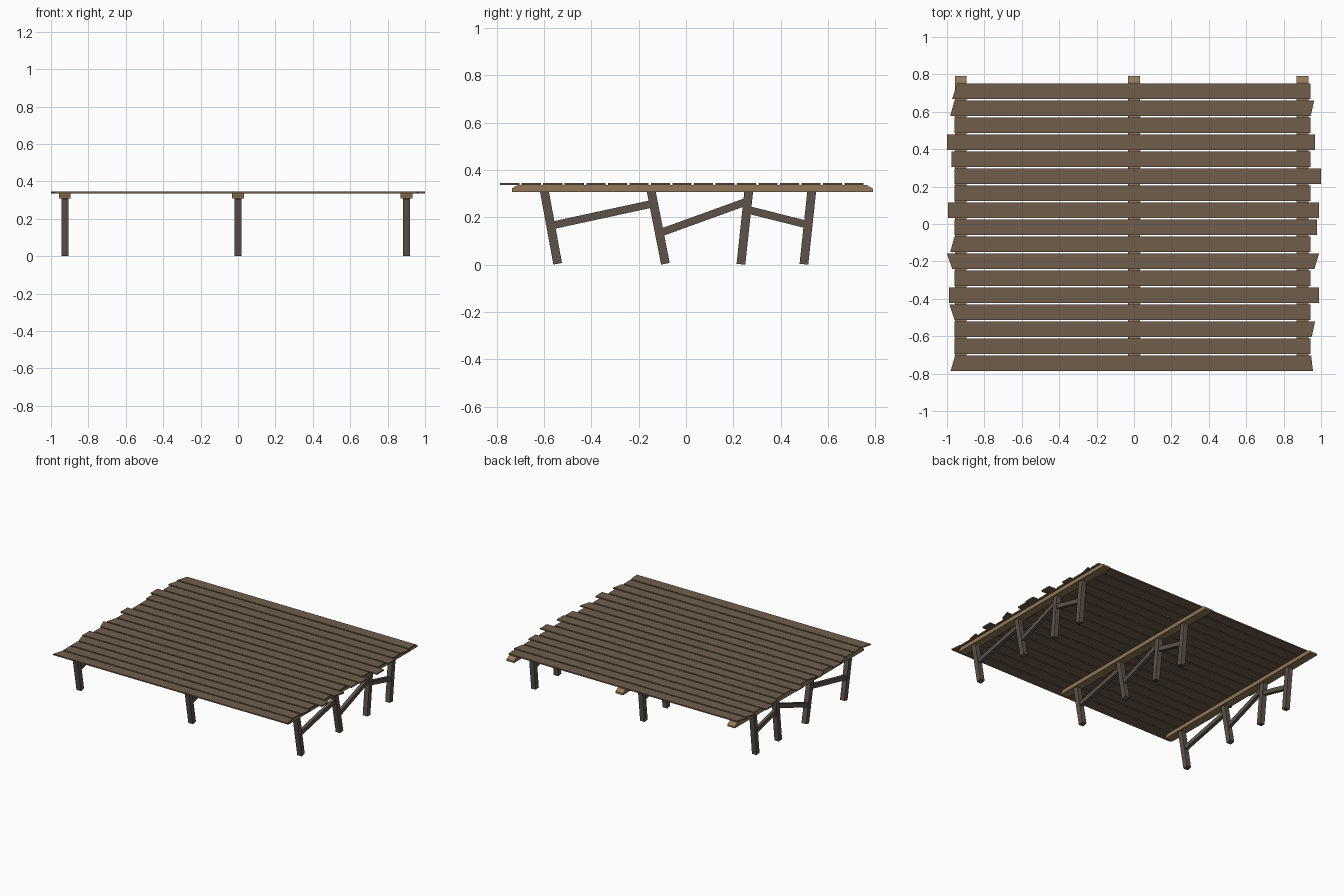
import bpy, bmesh
from mathutils import Vector

if "Cube" in bpy.data.objects:
    bpy.data.objects.remove(bpy.data.objects["Cube"])


def material(name, rgb):
    m = bpy.data.materials.new(name)
    m.diffuse_color = (*rgb, 1)
    m.use_nodes = True
    m.node_tree.nodes["Principled BSDF"].inputs["Base Color"].default_value = m.diffuse_color
    return m


plank_mat = material("plank_brown", (0.16, 0.11, 0.073))
beam_mat = material("beam_tan", (0.29, 0.19, 0.10))
leg_mat = material("leg_grey_brown", (0.11, 0.085, 0.07))


def prism(name, profile, direction, mat):
    """Extrude a flat polygon along a direction vector."""
    bm = bmesh.new()
    face = bm.faces.new([bm.verts.new(p) for p in profile])
    ext = bmesh.ops.extrude_face_region(bm, geom=[face])
    verts = [g for g in ext["geom"] if isinstance(g, bmesh.types.BMVert)]
    bmesh.ops.translate(bm, verts=verts, vec=Vector(direction))
    bmesh.ops.recalc_face_normals(bm, faces=bm.faces)
    me = bpy.data.meshes.new(name)
    bm.to_mesh(me)
    bm.free()
    me.materials.append(mat)
    ob = bpy.data.objects.new(name, me)
    bpy.context.collection.objects.link(ob)
    return ob


def bar(name, x, a, b, depth, width, mat):
    """Square-ended bar between two (y, z) points, width across x."""
    a, b = Vector(a), Vector(b)
    d = (b - a).normalized()
    n = Vector((-d.y, d.x)) * depth / 2
    pts = [a + n, b + n, b - n, a - n]
    return prism(name, [(x - width / 2, p.x, p.y) for p in pts], (width, 0, 0), mat)


# Deck planks, back to front: left end (back, front), right end (back, front)
L, R = -0.96, 0.944
ends = [
    (-0.945, -0.972, R, R), (L, -0.982, 0.963, 0.945), (L, L, R, R),
    (-1.0, -1.0, 0.968, 0.968), (-0.975, -0.975, R, R), (L, L, 1.0, 1.0),
    (L, L, R, R), (-0.995, -0.995, 0.989, 0.989), (L, L, 0.979, 0.979),
    (L, -0.982, R, R), (-1.0, -0.972, 0.989, 0.965), (L, L, R, R),
    (-0.99, -0.99, 0.989, 0.989), (-0.987, L, R, R), (L, L, 0.968, 0.95),
    (L, L, R, R), (-0.957, -0.98, 0.947, 0.957),
]
for i, (lb, lf, rb, rf) in enumerate(ends):
    y = 0.71 - i * 0.0909
    b, f, z = y + 0.0405, y - 0.0405, 0.336
    prism(f"deck_plank_{i + 1}",
          [(lb, b, z), (lf, f, z), (rf, f, z), (rb, b, z)], (0, 0, 0.009), plank_mat)

# Three trestles: beam, four leaning legs and three braces
legs = [((-0.542, 0.004), (-0.598, 0.31)), ((-0.087, 0.004), (-0.147, 0.31)),
        ((0.232, 0.002), (0.265, 0.31)), ((0.498, 0.002), (0.531, 0.31))]
braces = [((-0.56, 0.167), (-0.145, 0.257)), ((-0.105, 0.136), (0.257, 0.267)),
          ((0.262, 0.232), (0.512, 0.169))]
beam_yz = [(-0.735, 0.308), (-0.735, 0.323), (-0.71, 0.3365),
           (0.763, 0.3365), (0.79, 0.321), (0.79, 0.308)]
for side, x in (("left", -0.926), ("middle", 0.0), ("right", 0.901)):
    prism(f"{side}_beam", [(x - 0.031, y, z) for y, z in beam_yz],
          (0.062, 0, 0), beam_mat)
    for i, (a, b) in enumerate(legs):
        bar(f"{side}_leg_{i + 1}", x, a, b, 0.037, 0.037, leg_mat)
    for i, (a, b) in enumerate(braces):
        bar(f"{side}_brace_{i + 1}", x, a, b, 0.032, 0.025, leg_mat)
